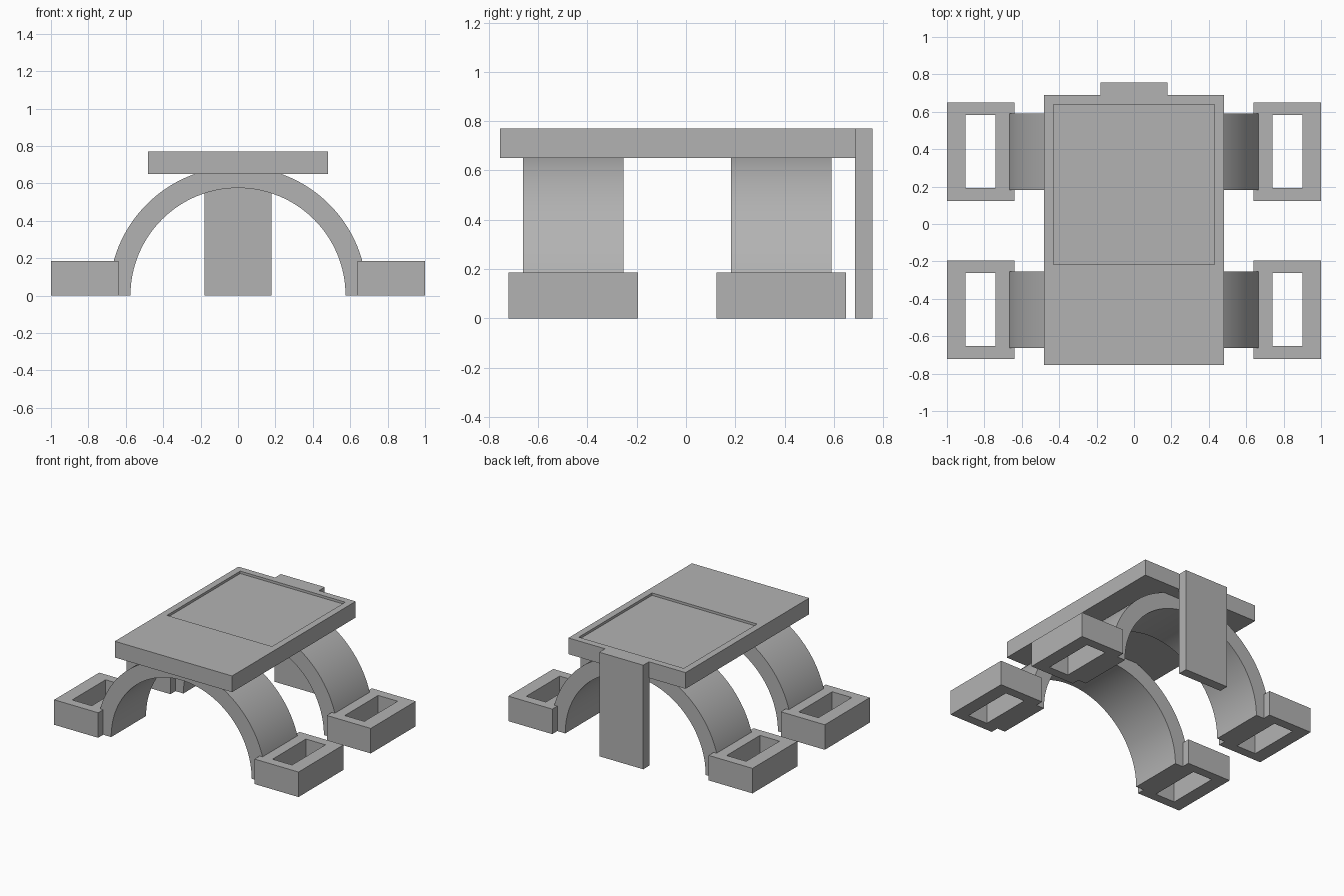
import bpy
import bmesh
from math import pi, cos, sin

if "Cube" in bpy.data.objects:
    bpy.data.objects.remove(bpy.data.objects["Cube"], do_unlink=True)

grey = bpy.data.materials.new("plain grey")
grey.use_nodes = True
grey.diffuse_color = (0.45, 0.45, 0.45, 1)
grey.node_tree.nodes["Principled BSDF"].inputs["Base Color"].default_value = (0.45, 0.45, 0.45, 1)


def finish(name, bm):
    bmesh.ops.recalc_face_normals(bm, faces=bm.faces)
    mesh = bpy.data.meshes.new(name)
    bm.to_mesh(mesh)
    bm.free()
    mesh.materials.append(grey)
    obj = bpy.data.objects.new(name, mesh)
    bpy.context.collection.objects.link(obj)
    return obj


def box(name, x, y, z):
    """Box spanning the given (low, high) pairs."""
    bm = bmesh.new()
    bmesh.ops.create_cube(bm, size=1)
    for v in bm.verts:
        v.co = [lo + (c + 0.5) * (hi - lo) for c, (lo, hi) in zip(v.co, (x, y, z))]
    return finish(name, bm)


def cut(obj, cutter):
    """Subtract a box, apply the result and drop the cutter."""
    cutter.hide_render = True
    mod = obj.modifiers.new("cut", 'BOOLEAN')
    mod.operation = 'DIFFERENCE'
    mod.solver = 'EXACT'
    mod.object = cutter
    bpy.context.view_layer.objects.active = obj
    bpy.ops.object.modifier_apply(modifier=mod.name)
    bpy.data.objects.remove(cutter, do_unlink=True)


def arch(name, inner, outer, y0, y1, steps=64):
    """Half ring standing on the ground, extruded along y."""
    bm = bmesh.new()
    rings = []
    for i in range(steps + 1):
        a = pi * i / steps
        rings.append([bm.verts.new((r * cos(a), y, r * sin(a)))
                      for r, y in ((inner, y0), (outer, y0), (outer, y1), (inner, y1))])
    for p, q in zip(rings, rings[1:]):
        for k in range(4):
            n = (k + 1) % 4
            bm.faces.new((p[k], p[n], q[n], q[k]))
    bm.faces.new(rings[0])
    bm.faces.new(rings[-1])
    obj = finish(name, bm)
    bpy.ops.object.select_all(action='DESELECT')
    obj.select_set(True)
    bpy.context.view_layer.objects.active = obj
    bpy.ops.object.shade_smooth_by_angle(angle=0.6)


# Deck with a shallow recessed panel
deck = box("deck", (-0.48, 0.48), (-0.755, 0.69), (0.65, 0.77))
cut(deck, box("recess_cutter", (-0.43, 0.43), (-0.217, 0.64), (0.752, 0.9)))

# Upright plate at the back
box("back_plate", (-0.18, 0.18), (0.686, 0.757), (0, 0.77))

# Two arches, each standing between a pair of hollow foot blocks
for place, y in (("front", -0.458), ("back", 0.387)):
    arch(place + "_arch", 0.575, 0.69, y - 0.204, y + 0.204)
    for side, s in (("left", 1), ("right", -1)):
        def span(a, b):
            return sorted((s * a, s * b))
        foot = box(f"{place}_{side}_foot", span(0.64, 1), (y - 0.263, y + 0.263), (0, 0.185))
        cut(foot, box("foot_cutter", span(0.74, 0.9), (y - 0.195, y + 0.195), (-0.1, 0.3)))
